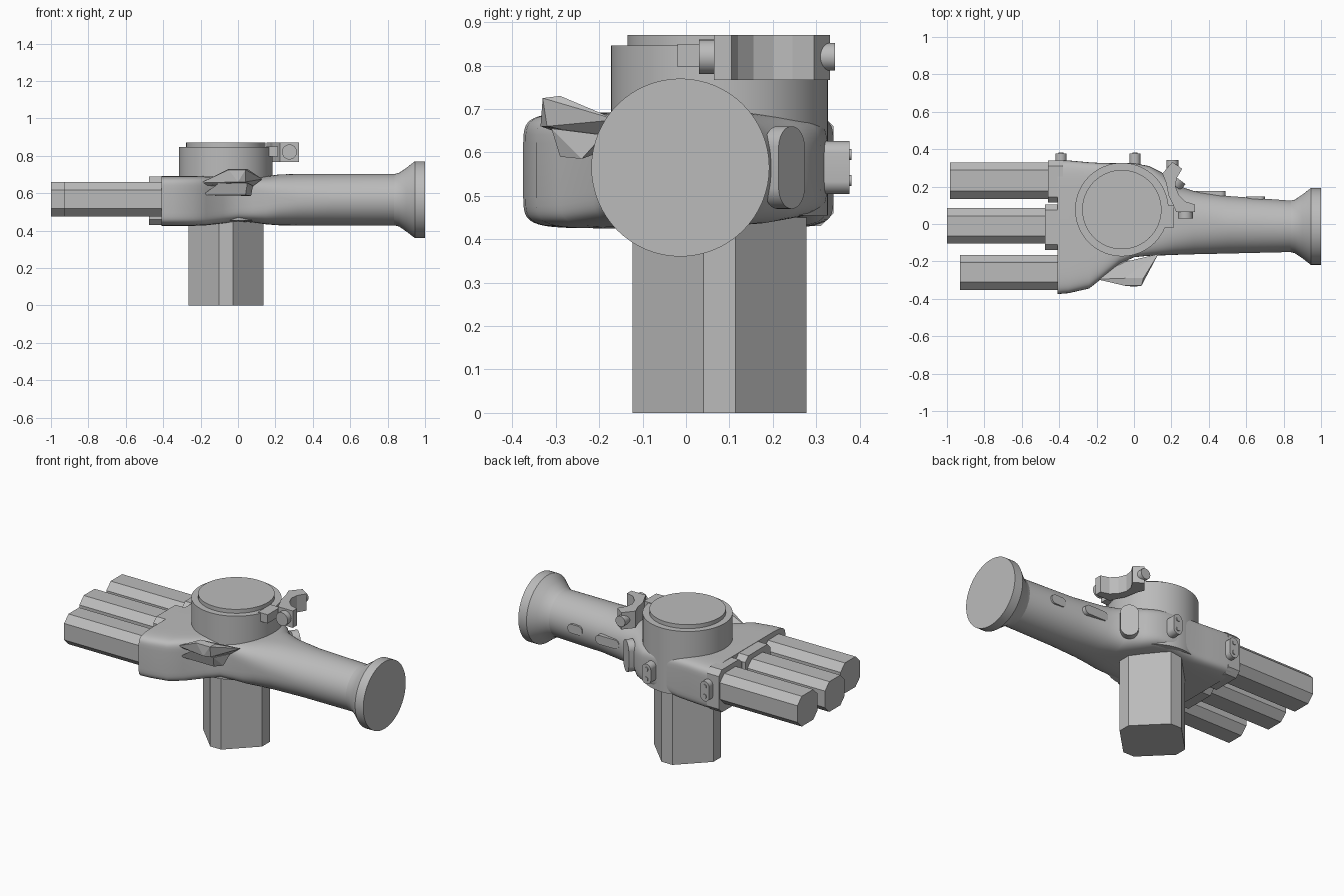
import bpy, bmesh
from math import sin, cos, pi, copysign

old = bpy.data.objects.get("Cube")
if old:
    bpy.data.objects.remove(old, do_unlink=True)

grey = bpy.data.materials.new("plain_grey")
grey.use_nodes = True
grey.diffuse_color = (0.5, 0.5, 0.5, 1)
grey.node_tree.nodes["Principled BSDF"].inputs["Base Color"].default_value = (0.5, 0.5, 0.5, 1)


def finish(name, bm, smooth=False):
    bmesh.ops.recalc_face_normals(bm, faces=bm.faces)
    mesh = bpy.data.meshes.new(name)
    bm.to_mesh(mesh)
    bm.free()
    mesh.materials.append(grey)
    ob = bpy.data.objects.new(name, mesh)
    bpy.context.collection.objects.link(ob)
    if smooth:
        bpy.ops.object.select_all(action='DESELECT')
        ob.select_set(True)
        bpy.context.view_layer.objects.active = ob
        bpy.ops.object.shade_smooth_by_angle(angle=0.6)
    return ob


def loft(name, rings, smooth=False):
    """Skin a row of equal point rings and cap both ends."""
    bm = bmesh.new()
    loops = [[bm.verts.new(p) for p in ring] for ring in rings]
    count = len(loops[0])
    for a, b in zip(loops, loops[1:]):
        for i in range(count):
            j = (i + 1) % count
            bm.faces.new((a[i], a[j], b[j], b[i]))
    bm.faces.new(loops[0])
    bm.faces.new(loops[-1])
    return finish(name, bm, smooth)


def prism(name, pts, lo, hi, axis, smooth=False):
    """Extrude a flat outline along one axis."""
    place = {'x': lambda a, b, t: (t, a, b),
             'y': lambda a, b, t: (a, t, b),
             'z': lambda a, b, t: (a, b, t)}[axis]
    return loft(name, [[place(a, b, t) for a, b in pts] for t in (lo, hi)], smooth)


def hull(name, pts):
    bm = bmesh.new()
    for p in pts:
        bm.verts.new(p)
    bmesh.ops.convex_hull(bm, input=bm.verts)
    return finish(name, bm)


def circle(a, b, r, n=64):
    return [(a + r * cos(2 * pi * i / n), b + r * sin(2 * pi * i / n)) for i in range(n)]


def rect(a0, a1, b0, b1):
    return [(a0, b0), (a1, b0), (a1, b1), (a0, b1)]


def octagon(a0, a1, b0, b1, c):
    return [(a0 + c, b0), (a1 - c, b0), (a1, b0 + c), (a1, b1 - c),
            (a1 - c, b1), (a0 + c, b1), (a0, b1 - c), (a0, b0 + c)]


def pill(a, b, w, h, n=12):
    """Rounded slot outline of full width w and height h."""
    r = min(w, h) / 2
    pts = []
    for i in range(4 * n):
        t = 2 * pi * (i + 0.5) / (4 * n)
        pts.append((a + copysign(w / 2 - r, cos(t)) + r * cos(t),
                    b + copysign(h / 2 - r, sin(t)) + r * sin(t)))
    return pts


def section(x, y0, y1, z0, z1, n, count=64):
    """Superellipse ring across the body."""
    ring = []
    for i in range(count):
        c, s = cos(2 * pi * (i + 0.5) / count), sin(2 * pi * (i + 0.5) / count)
        ring.append((x, (y0 + y1) / 2 + (y1 - y0) / 2 * copysign(abs(c) ** (2 / n), c),
                     (z0 + z1) / 2 + (z1 - z0) / 2 * copysign(abs(s) ** (2 / n), s)))
    return ring


# Palm blending into the round barrel
body = [(-.41, -.375, .34, .425, .692, 8), (-.35, -.37, .34, .425, .692, 8),
        (-.24, -.345, .33, .425, .692, 8), (-.17, -.29, .326, .428, .69, 8),
        (-.08, -.215, .325, .438, .69, 7), (0, -.178, .325, .448, .688, 6),
        (.08, -.17, .31, .443, .685, 5), (.15, -.168, .275, .433, .69, 3.8),
        (.22, -.165, .21, .428, .7, 2.8), (.32, -.162, .176, .427, .703, 2.3),
        (.5, -.158, .15, .427, .703, 2), (.84, -.15, .125, .428, .703, 2)]
loft("palm_and_barrel", [section(*s) for s in body], True)

# Flared muzzle
flare = [(.83, .136), (.86, .143), (.9, .17), (.945, .205), (1, .205)]
loft("flared_muzzle", [[(x, a, b) for a, b in circle(-.013, .565, r)] for x, r in flare], True)

# Knuckle plates where the fingers join
prism("rear_knuckle_plate", octagon(.115, .34, .43, .69, .03), -.46, -.38, 'x')
prism("middle_knuckle_plate", octagon(-.14, .105, .43, .69, .03), -.475, -.38, 'x')

# Three eight-sided fingers
for name, y0, y1, tip, root in (("rear_finger", .135, .33, -.985, -.44),
                                ("middle_finger", -.105, .085, -1, -.46),
                                ("front_finger", -.352, -.165, -.93, -.4)):
    prism(name, octagon(y0, y1, .475, .66, .042), tip, root, 'x')

# Diamond-shaped grip with cut corners
cx, cy, far, near = -.065, .077, .2, .037
grip = [(near, -far), (far, -near), (far, near), (near, far),
        (-near, far), (-far, near), (-far, -near), (-near, -far)]
prism("grip", [(cx + a, cy + b) for a, b in grip], 0, .5, 'z')

# Turret and cap
prism("turret", circle(cx, cy, .25), .455, .846, 'z', True)
prism("turret_cap", circle(cx, cy, .212), .84, .87, 'z', True)

# Clamp claw, its lug and screws
claw = [(.325, .065), (.325, .105), (.275, .12), (.24, .155), (.222, .2), (.228, .245),
        (.258, .295), (.205, .332), (.152, .27), (.172, .22), (.185, .15), (.21, .1), (.225, .065)]
prism("clamp_claw", claw, .767, .87, 'z')
prism("clamp_lug", rect(.15, .215, .797, .85), -.02, .1, 'y')
prism("clamp_screw", circle(.275, .82, .04, 24), .03, .08, 'y', True)
prism("clamp_end_button", circle(.205, .82, .032, 24), .29, .343, 'y', True)

# Side buttons with raised studs
for name, x in (("outer_button", -.39), ("inner_button", .005)):
    prism(name, pill(x, .565, .06, .122), .29, .376, 'y', True)
    for side in (-1, 1):
        prism(name + "_stud", circle(x, .565 + side * .03, .013, 16), .36, .381, 'y', True)

# Upright fin and slanted bosses behind the barrel
fin = prism("rear_fin", pill(0, .565, .1, .19), -.025, .017, 'y', True)
fin.location = (.225, .23, 0)
fin.rotation_euler.z = -.65
prism("long_boss", pill(.41, .575, .16, .055), .08, .177, 'y', True)
prism("short_boss", pill(.65, .575, .1, .055), .08, .146, 'y', True)

# Thumb lever: sloping top wing, outer lip and lower hook
hull("lever_wing", [(-.05, -.29, .73), (.05, -.29, .73), (-.05, -.33, .725), (.04, -.33, .725),
                    (-.2, -.295, .655), (-.1, -.215, .64), (.065, -.215, .67), (.13, -.16, .675),
                    (.07, -.18, .63), (0, -.335, .66), (.04, -.32, .66), (-.18, -.28, .64)])
hull("lever_hook", [(-.19, -.29, .59), (.07, -.24, .585), (.08, -.19, .64), (-.1, -.2, .6),
                    (-.1, -.31, .655), (.05, -.31, .655), (.04, -.29, .59), (-.1, -.2, .65)])
